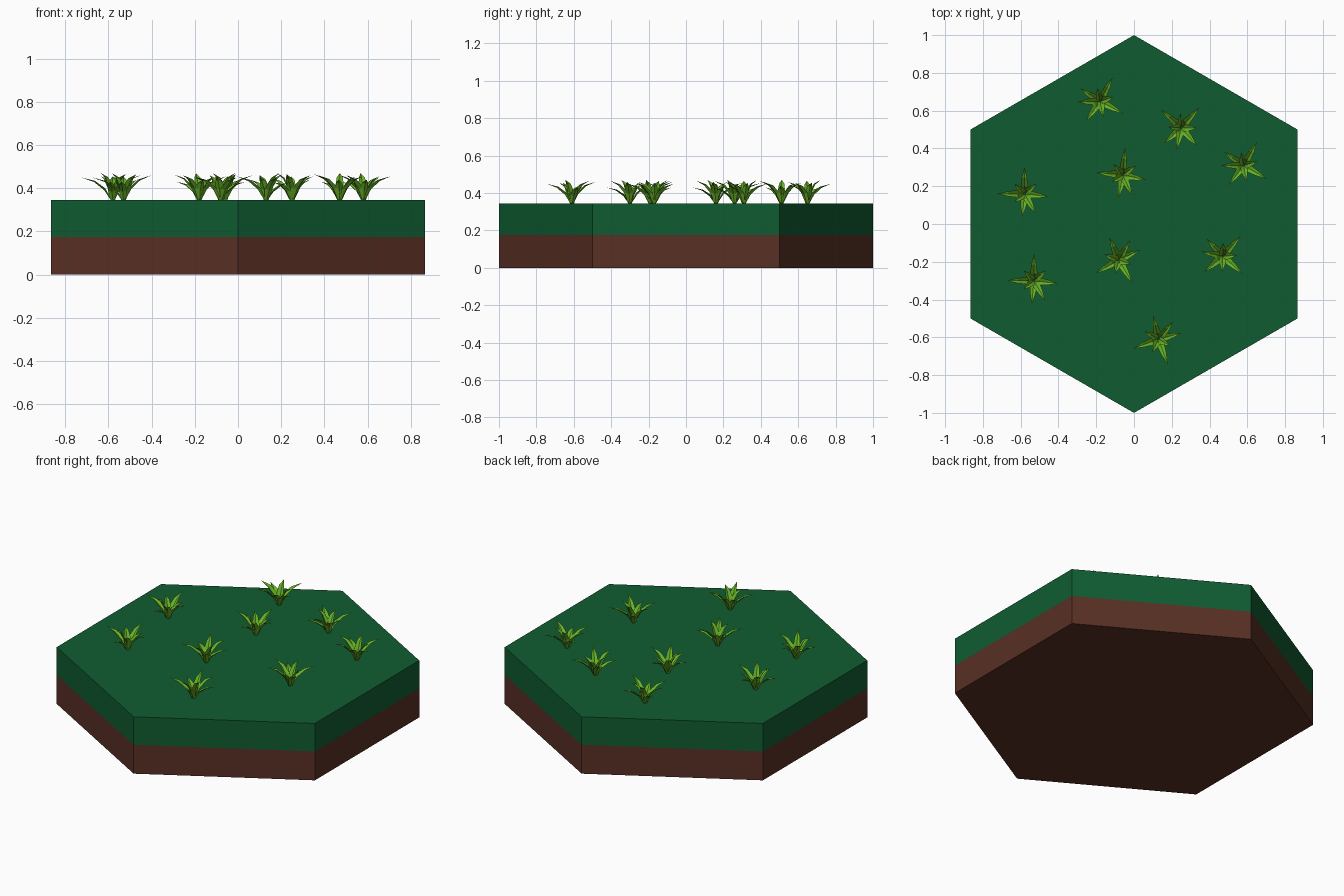
import bpy, bmesh
from math import sin, cos, radians
from mathutils import Matrix, Vector

cube = bpy.data.objects.get("Cube")
if cube:
    bpy.data.objects.remove(cube, do_unlink=True)


def material(name, rgb):
    mat = bpy.data.materials.new(name)
    mat.use_nodes = True
    mat.diffuse_color = (*rgb, 1)
    mat.node_tree.nodes["Principled BSDF"].inputs["Base Color"].default_value = (*rgb, 1)
    return mat


def mesh_from(bm, name, mat):
    mesh = bpy.data.meshes.new(name)
    bm.to_mesh(mesh)
    bm.free()
    mesh.materials.append(mat)
    return mesh


def add_object(name, mesh):
    obj = bpy.data.objects.new(name, mesh)
    bpy.context.collection.objects.link(obj)
    return obj


turf_green = material("turf_green", (0.005, 0.107, 0.031))
soil_brown = material("soil_brown", (0.098, 0.029, 0.018))
blade_green = material("blade_green", (0.14, 0.46, 0.02))

SOIL_TOP, TURF_TOP = 0.175, 0.345


# Hexagonal slabs with a corner pointing forward, open where they meet
def hex_slab(name, low, high, cap_high, mat):
    bm = bmesh.new()
    rings = [[bm.verts.new((sin(radians(60 * i)), cos(radians(60 * i)), z)) for i in range(6)]
             for z in (low, high)]
    for i in range(6):
        j = (i + 1) % 6
        bm.faces.new((rings[0][i], rings[1][i], rings[1][j], rings[0][j]))
    bm.faces.new(rings[1][::-1] if cap_high else rings[0])
    return add_object(name, mesh_from(bm, name, mat))


hex_slab("soil_layer", 0, SOIL_TOP, False, soil_brown)
hex_slab("turf_layer", SOIL_TOP, TURF_TOP, True, turf_green)


# One creased blade, arching outward along its heading
def add_blade(bm, heading, reach, height):
    turn = Matrix.Rotation(radians(heading), 3, 'Z')
    # share of reach, share of height, half width
    stations = ((0.06, 0, 0.010), (0.28, 0.45, 0.020), (0.60, 0.80, 0.014))
    rows = []
    for out, up, half in stations:
        row = []
        for side in (1, 0, -1):
            fold = 0.35 * half * abs(side)
            point = Vector((reach * out - fold, half * side, height * up + fold * (up > 0)))
            row.append(bm.verts.new(turn @ point))
        rows.append(row)
    tip = bm.verts.new(turn @ Vector((reach, 0, height)))
    for a, b in zip(rows, rows[1:]):
        for k in (0, 1):
            bm.faces.new((a[k], a[k + 1], b[k + 1], b[k]))
    for k in (0, 1):
        bm.faces.new((rows[-1][k], rows[-1][k + 1], tip))


# Tuft shared by every clump: long outer blades, short inner ones
BLADES = (
    (290, 0.145, 0.105), (200, 0.145, 0.110), (103, 0.13, 0.115),
    (50, 0.12, 0.120), (15, 0.125, 0.085), (150, 0.085, 0.095),
    (330, 0.07, 0.125), (245, 0.075, 0.110),
)
bm = bmesh.new()
for blade in BLADES:
    add_blade(bm, *blade)
tuft_mesh = mesh_from(bm, "grass_tuft", blade_green)

# x, y, turn of each clump
TUFTS = (
    (-0.18, 0.65, 132), (0.25, 0.51, -152), (0.58, 0.31, 130),
    (-0.06, 0.26, -115), (-0.58, 0.16, -110), (-0.08, -0.19, 10),
    (0.47, -0.17, 118), (-0.53, -0.30, -110), (0.13, -0.61, 0),
)
for n, (x, y, turn) in enumerate(TUFTS, 1):
    tuft = add_object(f"grass_tuft_{n}", tuft_mesh)
    tuft.location = (x, y, TURF_TOP)
    tuft.rotation_euler.z = radians(turn)
